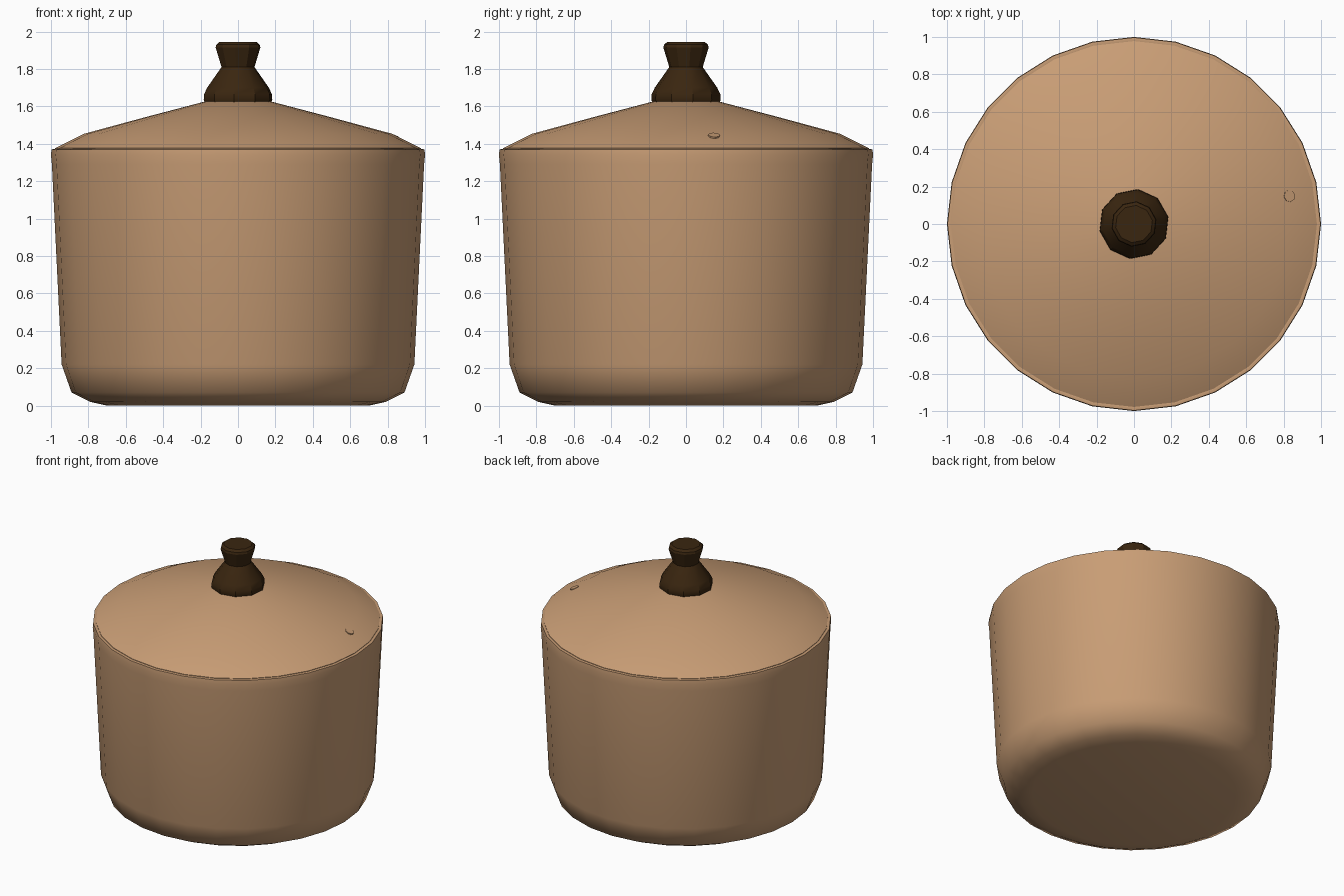
import bpy, bmesh, math

if "Cube" in bpy.data.objects:
    bpy.data.objects.remove(bpy.data.objects["Cube"])


def material(name, rgb):
    m = bpy.data.materials.new(name)
    m.diffuse_color = (*rgb, 1)
    m.use_nodes = True
    m.node_tree.nodes["Principled BSDF"].inputs["Base Color"].default_value = m.diffuse_color
    return m


clay = material("tan_enamel", (0.58, 0.337, 0.178))
wood = material("dark_brown_wood", (0.042, 0.019, 0.005))


def lathe(name, profile, sides, mat, angle, cap_bottom=True, cap_top=True, turn=0.0):
    """Revolve (radius, height) points around z, listed from bottom to top."""
    bm = bmesh.new()
    rings = []
    for r, z in profile:
        rings.append([bm.verts.new((r * math.cos(turn + 2 * math.pi * i / sides),
                                    r * math.sin(turn + 2 * math.pi * i / sides), z))
                      for i in range(sides)])
    for a, b in zip(rings, rings[1:]):
        for i in range(sides):
            j = (i + 1) % sides
            bm.faces.new((a[i], a[j], b[j], b[i]))
    if cap_bottom:
        bm.faces.new(rings[0][::-1])
    if cap_top:
        bm.faces.new(rings[-1])
    me = bpy.data.meshes.new(name)
    bm.to_mesh(me)
    bm.free()
    me.materials.append(mat)
    ob = bpy.data.objects.new(name, me)
    bpy.context.collection.objects.link(ob)
    bpy.ops.object.select_all(action='DESELECT')
    ob.select_set(True)
    bpy.context.view_layer.objects.active = ob
    bpy.ops.object.shade_smooth_by_angle(angle=math.radians(angle))
    return ob


# Pot body: rounded base, tapered wall, rolled rim, inner lip under the lid
lathe("pot_body", [(0.70, 0.0), (0.79, 0.02), (0.89, 0.07), (0.943, 0.22),
                   (0.995, 1.29), (1.0, 1.34), (0.997, 1.37), (0.97, 1.374),
                   (0.95, 1.36)], 28, clay, 50, cap_top=False)

# Lid: steep edge, then a shallow cone
lathe("lid", [(0.978, 1.365), (0.978, 1.376), (0.825, 1.453), (0.50, 1.541),
              (0.18, 1.625)], 28, clay, 40)

# Steam vent on the lid slope
vent = lathe("steam_vent", [(0.032, -0.01), (0.032, 0.006)], 8, clay, 30)
vent.location = (0.83, 0.15, 1.442)
vent.rotation_euler = (0, math.radians(22), math.atan2(0.15, 0.83))

# Knob: stepped foot, narrow waist, flared top
lathe("lid_knob", [(0.175, 1.61), (0.187, 1.635), (0.185, 1.665), (0.168, 1.70),
                   (0.09, 1.81), (0.122, 1.915), (0.118, 1.93), (0.10, 1.945)],
      10, wood, 30, turn=0.2)
